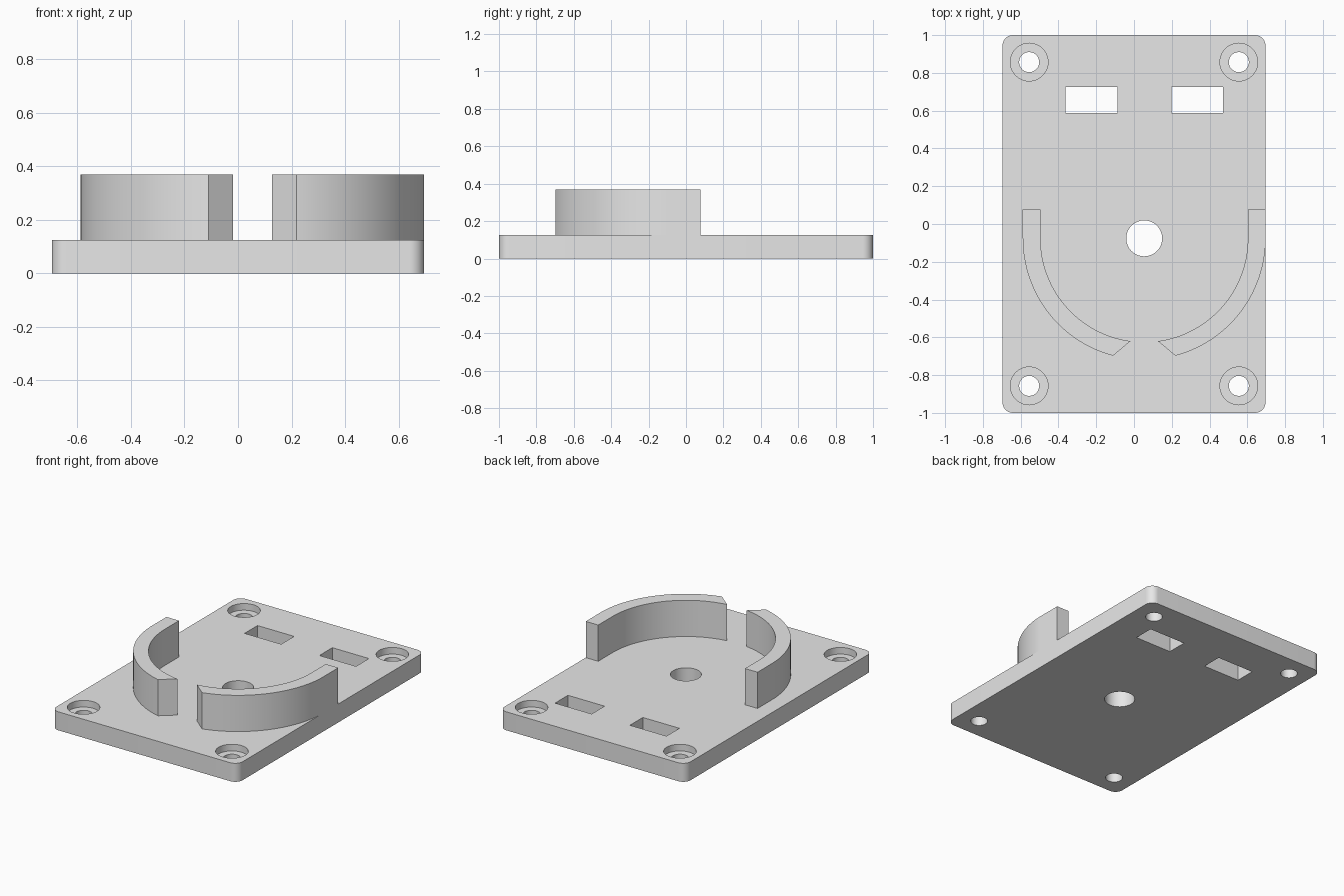
import bpy, bmesh
from math import pi, cos, sin, sqrt, atan2

if "Cube" in bpy.data.objects:
    bpy.data.objects.remove(bpy.data.objects["Cube"])

grey = bpy.data.materials.new("light grey")
grey.use_nodes = True
grey.diffuse_color = (0.8, 0.8, 0.8, 1)
grey.node_tree.nodes["Principled BSDF"].inputs["Base Color"].default_value = (0.8, 0.8, 0.8, 1)

HALF_W, HALF_L, THICK, TOP = 0.696, 1.0, 0.125, 0.37
CX, CY = 0.054, -0.076          # centre of the cradle
R_IN, R_OUT = 0.549, 0.643


def arc(cx, cy, r, a0, a1, n):
    return [(cx + r * cos(a0 + (a1 - a0) * i / n),
             cy + r * sin(a0 + (a1 - a0) * i / n)) for i in range(n + 1)]


def prism(name, outline, z0, z1):
    """Extrude a flat outline upwards from z0 to z1."""
    bm = bmesh.new()
    face = bm.faces.new([bm.verts.new((x, y, z0)) for x, y in outline])
    new = bmesh.ops.extrude_face_region(bm, geom=[face])["geom"]
    bmesh.ops.translate(bm, vec=(0, 0, z1 - z0),
                        verts=[v for v in new if isinstance(v, bmesh.types.BMVert)])
    bmesh.ops.recalc_face_normals(bm, faces=bm.faces)
    mesh = bpy.data.meshes.new(name)
    bm.to_mesh(mesh)
    bm.free()
    mesh.materials.append(grey)
    obj = bpy.data.objects.new(name, mesh)
    bpy.context.collection.objects.link(obj)
    return obj


def activate(obj):
    bpy.ops.object.select_all(action='DESELECT')
    obj.select_set(True)
    bpy.context.view_layer.objects.active = obj


def cut(target, outline, z0=-0.1, z1=0.3):
    """Remove a prism-shaped hole from the target."""
    cutter = prism("cutter", outline, z0, z1)
    cutter.hide_render = True
    activate(target)
    mod = target.modifiers.new("hole", 'BOOLEAN')
    mod.operation, mod.solver, mod.object = 'DIFFERENCE', 'EXACT', cutter
    bpy.ops.object.modifier_apply(modifier=mod.name)
    bpy.data.objects.remove(cutter)


def circle(x, y, r, n=48):
    return arc(x, y, r, 0, 2 * pi, n)[:-1]


# Base plate with rounded corners
r = 0.055
outline = []
for k, (sx, sy) in enumerate([(1, 1), (-1, 1), (-1, -1), (1, -1)]):
    outline += arc(sx * (HALF_W - r), sy * (HALF_L - r), r, k * pi / 2, (k + 1) * pi / 2, 10)
plate = prism("base_plate", outline, 0, THICK)

# Counterbored screw holes
for x in (-0.555, 0.555):
    for y in (-0.857, 0.857):
        cut(plate, circle(x, y, 0.1), THICK - 0.045)
        cut(plate, circle(x, y, 0.053))

# Centre hole and two strap slots
cut(plate, circle(CX, CY, 0.095, 64))
for x in (-0.225, 0.335):
    w, y0, y1 = 0.137, 0.587, 0.725
    cut(plate, [(x - w, y0), (x + w, y0), (x + w, y1), (x - w, y1)])

# Cradle walls: straight arm, quarter arc and slanted tip
parts = [plate]
for name, s in (("left_cradle_wall", 1), ("right_cradle_wall", -1)):
    tips = [atan2(-sqrt(R * R - d * d), d) for R, d in ((R_OUT, 0.165), (R_IN, 0.073))]
    side = [(R_OUT, 0.153)] + arc(0, 0, R_OUT, 0, tips[0], 40)
    side += arc(0, 0, R_IN, tips[1], 0, 40) + [(R_IN, 0.153)]
    pts = [(min(CX + s * x, HALF_W), CY + y) for x, y in side]
    parts.append(prism(name, pts, THICK, TOP))

for obj in parts:
    activate(obj)
    bpy.ops.object.shade_smooth_by_angle(angle=pi / 6)
